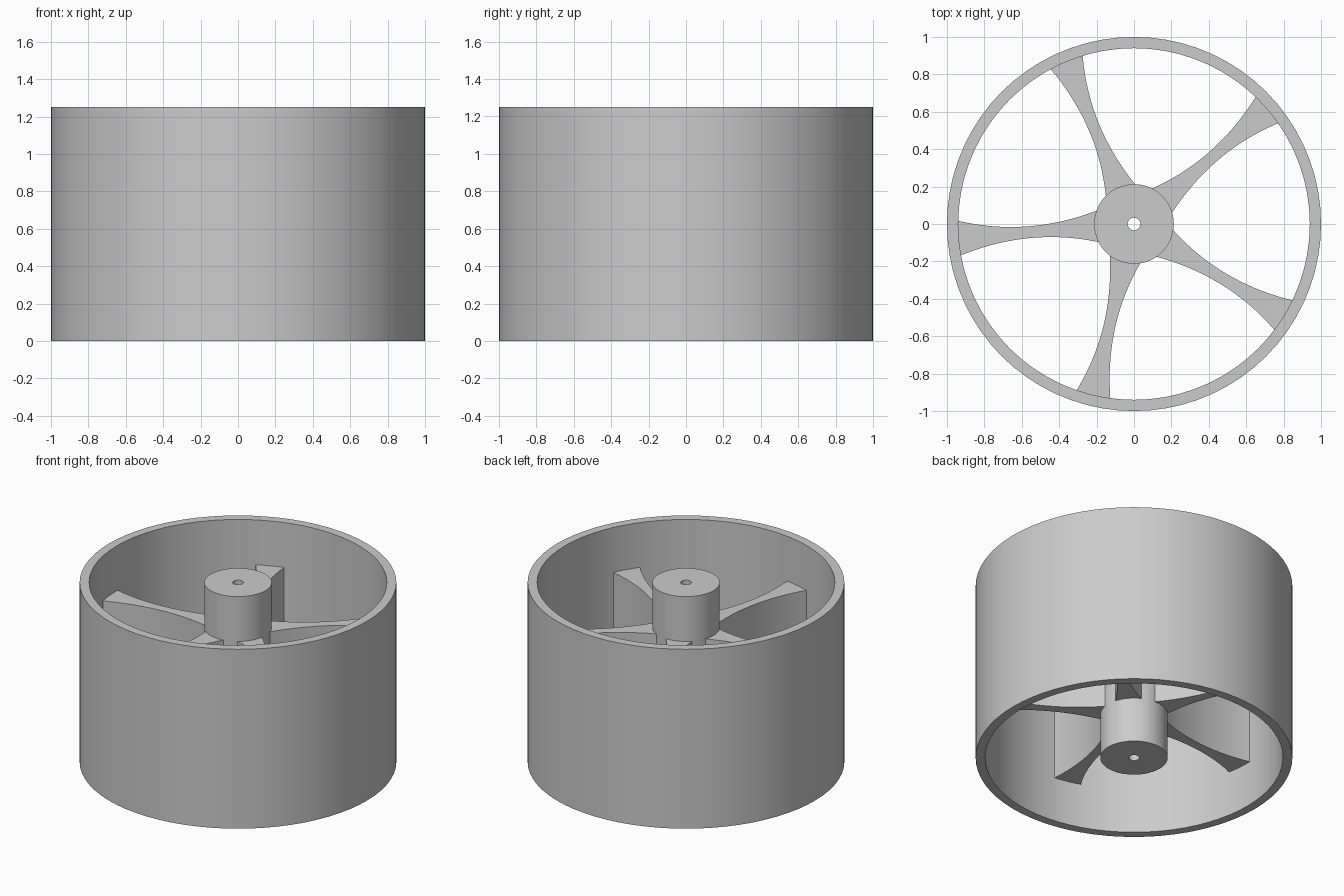
import bpy
import bmesh
from math import pi, radians
from mathutils import Matrix

if "Cube" in bpy.data.objects:
    bpy.data.objects.remove(bpy.data.objects["Cube"], do_unlink=True)

HEIGHT = 1.25
RIM_OUTER, RIM_INNER = 1.0, 0.94
HUB_RADIUS, BORE_RADIUS = 0.213, 0.034
SPOKE_BOTTOM, SPOKE_TOP = HEIGHT / 4, HEIGHT * 3 / 4
SPOKES = 5

grey = bpy.data.materials.new("plain grey")
grey.use_nodes = True
colour = (0.6, 0.6, 0.6, 1)
grey.diffuse_color = colour
grey.node_tree.nodes["Principled BSDF"].inputs["Base Color"].default_value = colour


def finish(bm, name):
    bmesh.ops.recalc_face_normals(bm, faces=bm.faces)
    mesh = bpy.data.meshes.new(name)
    bm.to_mesh(mesh)
    bm.free()
    mesh.materials.append(grey)
    obj = bpy.data.objects.new(name, mesh)
    bpy.context.collection.objects.link(obj)
    bpy.ops.object.select_all(action="DESELECT")
    obj.select_set(True)
    bpy.context.view_layer.objects.active = obj
    bpy.ops.object.shade_smooth_by_angle(angle=radians(30))
    return obj


def tube(name, outer, inner, segments):
    """Spin a rectangular section around the axle."""
    bm = bmesh.new()
    section = [(inner, 0), (outer, 0), (outer, HEIGHT), (inner, HEIGHT)]
    verts = [bm.verts.new((r, 0, z)) for r, z in section]
    edges = [bm.edges.new((verts[i], verts[(i + 1) % 4])) for i in range(4)]
    bmesh.ops.spin(bm, geom=verts + edges, cent=(0, 0, 0), axis=(0, 0, 1),
                   angle=2 * pi, steps=segments)
    bmesh.ops.remove_doubles(bm, verts=bm.verts, dist=0.0001)
    return finish(bm, name)


def curve_through(points, x):
    """Height at x of the smooth curve through three points."""
    total = 0
    for i, (xi, yi) in enumerate(points):
        for j, (xj, _) in enumerate(points):
            if i != j:
                yi *= (x - xj) / (xi - xj)
        total += yi
    return total


def spoke(name, angle):
    """Waisted, curved blade whose ends sink into the hub and rim."""
    upper = [(-0.203, 0.07), (-0.636, -0.016), (-0.936, 0.016)]
    lower = [(-0.193, -0.096), (-0.42, -0.07), (-0.922, -0.166)]
    steps = 20
    xs = [-0.16 - 0.8 * i / steps for i in range(steps + 1)]
    outline = [(x, curve_through(upper, x)) for x in xs]
    outline += [(x, curve_through(lower, x)) for x in reversed(xs)]
    bm = bmesh.new()
    base = bm.faces.new([bm.verts.new((x, y, SPOKE_BOTTOM)) for x, y in outline])
    grown = bmesh.ops.extrude_face_region(bm, geom=[base], use_keep_orig=True)
    top = [v for v in grown["geom"] if isinstance(v, bmesh.types.BMVert)]
    bmesh.ops.translate(bm, verts=top, vec=(0, 0, SPOKE_TOP - SPOKE_BOTTOM))
    bmesh.ops.rotate(bm, verts=bm.verts, cent=(0, 0, 0),
                     matrix=Matrix.Rotation(angle, 3, "Z"))
    return finish(bm, name)


# Rim and bored hub share the full height
tube("rim", RIM_OUTER, RIM_INNER, 72)
tube("hub", HUB_RADIUS, BORE_RADIUS, 48)

# Spokes fill the middle half of the height
for n in range(SPOKES):
    spoke(f"spoke_{n + 1}", n * 2 * pi / SPOKES)
